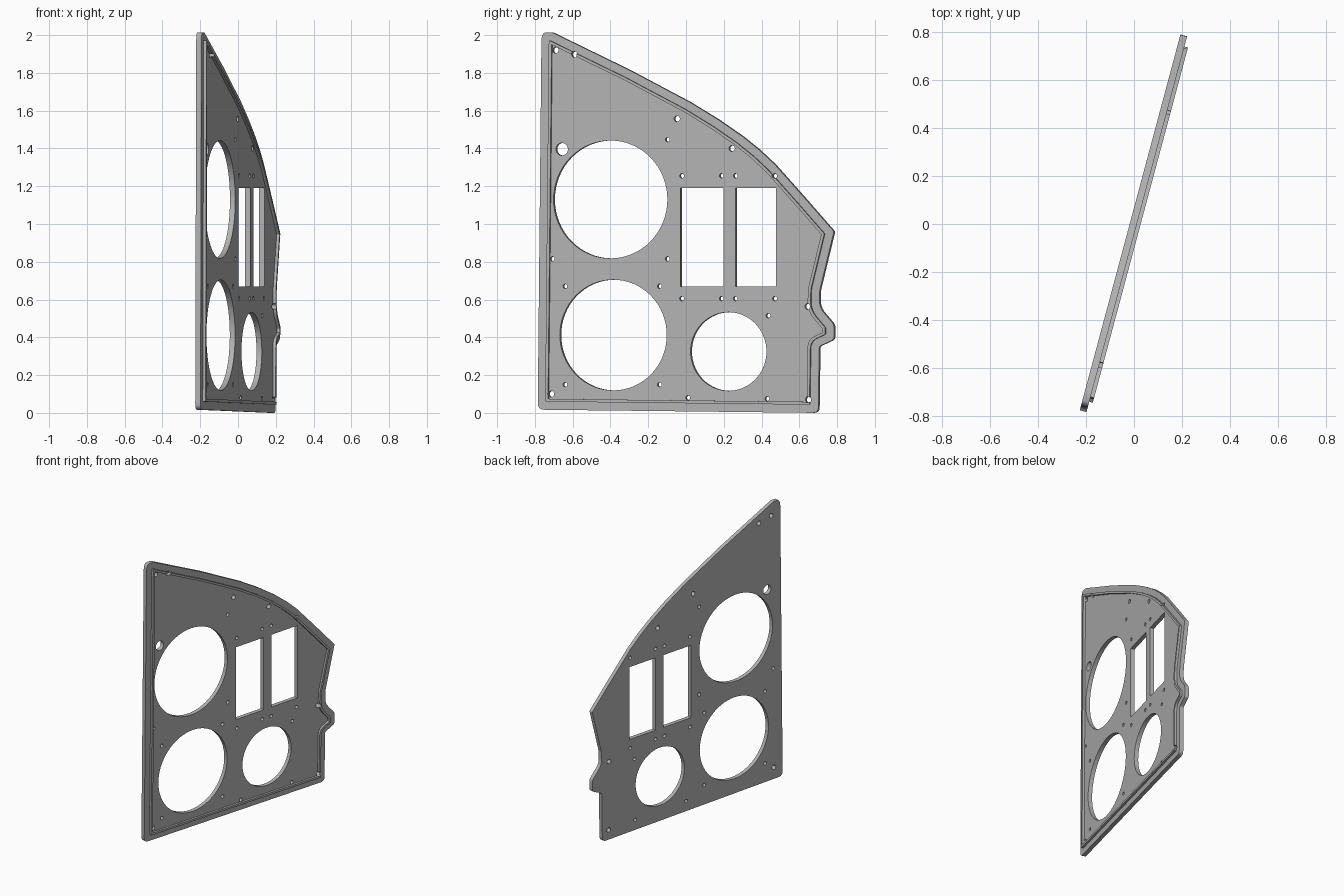
import bpy, bmesh, math
from mathutils import Vector

cube = bpy.data.objects.get("Cube")
if cube:
    bpy.data.objects.remove(cube)

YAW = math.radians(15)
ALONG = Vector((math.sin(YAW), math.cos(YAW), 0))
NORMAL = Vector((math.cos(YAW), -math.sin(YAW), 0))
BACK, FACE, RIM_TOP = -0.0175, 0.0115, 0.027

grey = bpy.data.materials.new("panel grey")
grey.use_nodes = True
grey.diffuse_color = (0.45, 0.45, 0.45, 1)
grey.node_tree.nodes["Principled BSDF"].inputs["Base Color"].default_value = (0.45, 0.45, 0.45, 1)


def place(y, z, depth):
    """Point on the turned panel plane, pushed out by depth."""
    return ALONG * ((y + 0.003) / math.cos(YAW)) + NORMAL * depth + Vector((0, 0, z))


def inset(corners, dist):
    """Mitred inward offset of a counter-clockwise outline."""
    out = []
    for i, (y, z, r) in enumerate(corners):
        p = Vector((y, z))
        a = (p - Vector(corners[i - 1][:2])).normalized()
        b = (Vector(corners[(i + 1) % len(corners)][:2]) - p).normalized()
        na, nb = Vector((-a.y, a.x)), Vector((-b.y, b.x))
        q = p + (na + nb) * (dist / (1 + na.dot(nb)))
        turn = dist if a.x * b.y - a.y * b.x > 0 else -dist
        out.append((q.x, q.y, max(r - turn, 0.006) if r else 0))
    return out


def rounded(corners, steps=6):
    """Replace each corner that has a radius by a short curve."""
    pts = []
    for i, (y, z, r) in enumerate(corners):
        p = Vector((y, z))
        if not r:
            pts.append(p)
            continue
        a = Vector(corners[i - 1][:2]) - p
        b = Vector(corners[(i + 1) % len(corners)][:2]) - p
        cut = r / math.tan(a.angle(b) / 2)
        s = p + a.normalized() * min(cut, a.length * 0.45)
        e = p + b.normalized() * min(cut, b.length * 0.45)
        for k in range(steps + 1):
            t = k / steps
            pts.append(s * (1 - t) ** 2 + p * 2 * t * (1 - t) + e * t * t)
    return pts


def circle(y, z, r, n):
    return [(y + r * math.cos(YAW) * math.cos(k * math.tau / n),
             z + r * math.sin(k * math.tau / n)) for k in range(n)]


def add_prism(bm, pts, low, high):
    base = bm.faces.new([bm.verts.new(place(y, z, low)) for y, z in pts])
    top = bmesh.ops.extrude_face_region(bm, geom=[base])["geom"]
    moved = [v for v in top if isinstance(v, bmesh.types.BMVert)]
    bmesh.ops.translate(bm, verts=moved, vec=NORMAL * (high - low))


def finish(name, bm):
    bmesh.ops.recalc_face_normals(bm, faces=bm.faces)
    mesh = bpy.data.meshes.new(name)
    bm.to_mesh(mesh)
    bm.free()
    mesh.materials.append(grey)
    ob = bpy.data.objects.new(name, mesh)
    bpy.context.collection.objects.link(ob)
    return ob


# Panel outline: y, z, corner radius
outline = [(-0.785, 0.017, 0.035), (0.70, 0.0, 0.03), (0.705, 0.352, 0.02),
           (0.783, 0.388, 0.025), (0.783, 0.468, 0.04), (0.705, 0.56, 0.1),
           (0.708, 0.65, 0.1), (0.783, 0.96, 0.012), (0.63, 1.135, 0),
           (0.47, 1.315, 0), (0.39, 1.39, 0), (0.30, 1.463, 0), (0.17, 1.553, 0),
           (0.02, 1.645, 0), (-0.30, 1.815, 0), (-0.71, 2.015, 0.05),
           (-0.765, 2.015, 0.05)]

# Flat plate
bm = bmesh.new()
add_prism(bm, rounded(outline), BACK, FACE)
plate = finish("panel_plate", bm)

# Narrow raised rim set in from the edge
bm = bmesh.new()
outer, inner = rounded(inset(outline, 0.043)), rounded(inset(outline, 0.058))
rings = [[bm.verts.new(place(p[0], p[1], d)) for p in ring]
         for ring, d in ((outer, FACE - 0.002), (outer, RIM_TOP),
                         (inner, RIM_TOP), (inner, FACE - 0.002))]
n = len(outer)
for r in range(4):
    a, b = rings[r], rings[(r + 1) % 4]
    for i in range(n):
        j = (i + 1) % n
        bm.faces.new((a[i], a[j], b[j], b[i]))
rim = finish("raised_rim", bm)

# Gauge openings, switch windows and screw holes
bm = bmesh.new()
for y, z, r in ((-0.4, 1.13, 0.312), (-0.385, 0.412, 0.293), (0.225, 0.325, 0.208)):
    add_prism(bm, circle(y, z, r, 64), -0.1, 0.1)
for y0, y1 in ((-0.03, 0.198), (0.262, 0.476)):
    add_prism(bm, [(y0, 0.669), (y1, 0.669), (y1, 1.19), (y0, 1.19)], -0.1, 0.1)
add_prism(bm, circle(-0.657, 1.396, 0.033, 24), -0.1, 0.1)
screws = [(y, z) for y in (-0.022, 0.188, 0.262, 0.47) for z in (0.605, 1.255)]
screws += [(y, z) for y in (-0.64, -0.14) for z in (0.15, 0.67)]
screws += [(-0.098, 1.447), (-0.098, 0.815), (-0.707, 0.815), (0.435, 0.515),
           (0.01, 0.08), (0.43, 0.075)]
for y, z in screws:
    add_prism(bm, circle(y, z, 0.012, 16), -0.1, 0.1)
for y, z in ((-0.69, 1.92), (-0.59, 1.897), (-0.048, 1.557), (0.243, 1.4),
             (0.645, 0.563), (-0.713, 0.1), (0.648, 0.07)):
    add_prism(bm, circle(y, z, 0.016, 16), -0.1, 0.1)
cutter = finish("hole_cutter", bm)
cutter.hide_render = True

# Cut both parts, then drop the cutter
for ob in (plate, rim):
    mod = ob.modifiers.new("holes", "BOOLEAN")
    mod.operation, mod.solver, mod.object = "DIFFERENCE", "EXACT", cutter
    bpy.context.view_layer.update()
    bpy.ops.object.select_all(action="DESELECT")
    ob.select_set(True)
    bpy.context.view_layer.objects.active = ob
    bpy.ops.object.modifier_apply(modifier=mod.name)
    bpy.ops.object.shade_smooth_by_angle(angle=math.radians(25))
bpy.data.objects.remove(cutter)
